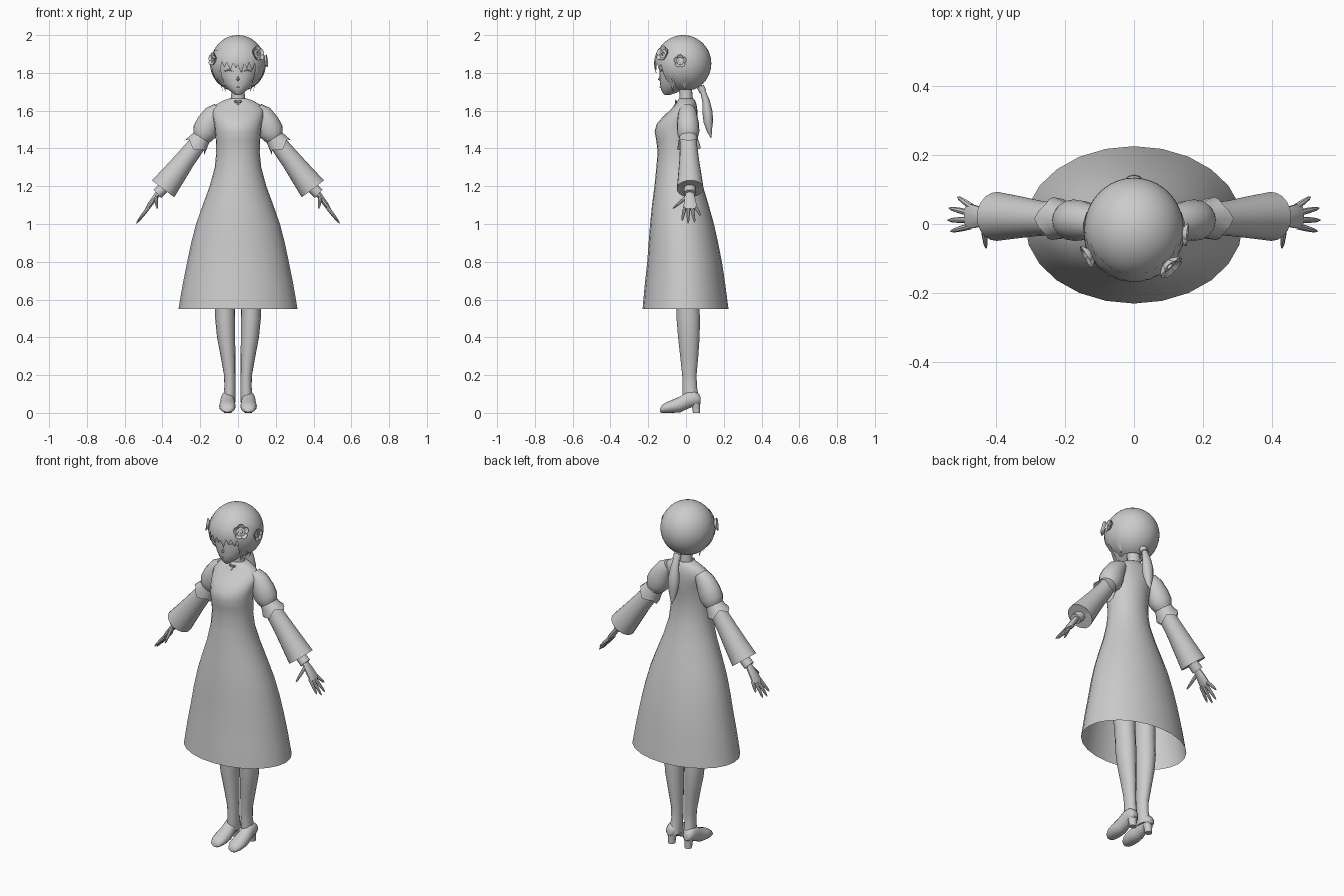
import bpy, bmesh, math
from mathutils import Vector

grey = bpy.data.materials.new("plain grey")
grey.diffuse_color = (0.6, 0.6, 0.6, 1)


def finish(name, bm, mirror=False, normals=True):
    if normals:
        bmesh.ops.recalc_face_normals(bm, faces=bm.faces)
    me = bpy.data.meshes.new(name)
    bm.to_mesh(me)
    bm.free()
    me.materials.append(grey)
    ob = bpy.data.objects.new(name, me)
    bpy.context.collection.objects.link(ob)
    if mirror:
        ob.modifiers.new("mirror", 'MIRROR').use_mirror_merge = False
    return ob


def tube(name, stations, n=16, ref=(0, 1, 0), axis=None, caps=(True, True), zig=0, mirror=False):
    """Skin elliptical rings: stations are (x, y, z, radius across, radius along ref)."""
    bm = bmesh.new()
    pts = [Vector(s[:3]) for s in stations]
    ref = Vector(ref)
    rings = []
    for i, s in enumerate(stations):
        t = Vector(axis) if axis else pts[min(i + 1, len(pts) - 1)] - pts[max(i - 1, 0)]
        t.normalize()
        u = ref.cross(t).normalized()
        v = t.cross(u)
        ring = []
        for k in range(n):
            a = 2 * math.pi * k / n
            p = pts[i] + u * s[3] * math.cos(a) + v * s[4] * math.sin(a)
            if zig and i == len(stations) - 1:
                p += t * (zig if k % 4 == 0 else -zig * (k % 4 == 2))
            ring.append(bm.verts.new(p))
        rings.append(ring)
    for r, q in zip(rings, rings[1:]):
        for k in range(n):
            bm.faces.new((r[k], r[(k + 1) % n], q[(k + 1) % n], q[k]))
    for flag, ring in zip(caps, (rings[0], rings[-1])):
        if flag:
            bm.faces.new(ring)
    return finish(name, bm, mirror)


def body(name, rows, n, caps):
    """Level rings from (z, half width, front y, back y)."""
    return tube(name, [(0, (f + b) / 2, z, w, (b - f) / 2) for z, w, f, b in rows],
                n, axis=(0, 0, 1), caps=caps)


# Dress: open skirt, waist, bust and shoulders
body("dress", [(.55, .315, -.23, .225), (.68, .293, -.218, .208), (.8, .269, -.205, .19),
               (.9, .248, -.198, .17), (1.0, .222, -.19, .148), (1.1, .187, -.18, .12),
               (1.2, .15, -.167, .09), (1.3, .123, -.157, .062), (1.38, .115, -.15, .05),
               (1.44, .117, -.157, .05), (1.49, .121, -.166, .055), (1.53, .125, -.155, .06),
               (1.57, .135, -.12, .062), (1.605, .138, -.082, .06), (1.635, .112, -.055, .055),
               (1.655, .075, -.043, .047), (1.665, .045, -.036, .038)], 24, (False, True))
tube("neck", [(0, 0, 1.64, .042, .038), (0, 0, 1.69, .035, .034), (0, -.01, 1.75, .038, .036)])
for s in (-1, 1):
    tube("collar_bow", [(0, -.05, 1.645, .004, .004), (s * .014, -.055, 1.65, .009, .005),
                        (s * .02, -.054, 1.652, .003, .003)], 6)
tube("bow_tail", [(0, -.052, 1.645, .005, .004), (0, -.066, 1.615, .004, .003)], 6)

# Puff sleeves, ruffles and flared lower sleeves
tube("puff_sleeve", [(.10, .006, 1.61, .035, .04), (.128, .008, 1.583, .052, .05),
                     (.155, .01, 1.535, .064, .058), (.175, .011, 1.49, .067, .06),
                     (.188, .012, 1.462, .054, .052), (.194, .012, 1.45, .045, .045)],
     mirror=True, caps=(True, False))
tube("ruffle", [(.186, .012, 1.47, .046, .046), (.205, .013, 1.44, .054, .053),
                (.227, .015, 1.41, .066, .062)], caps=(False, False), zig=.014, mirror=True)
tube("lower_sleeve", [(.195, .012, 1.455, .043, .044), (.225, .014, 1.41, .048, .046),
                      (.28, .017, 1.34, .054, .052), (.34, .02, 1.26, .064, .062),
                      (.396, .022, 1.187, .074, .071), (.391, .022, 1.193, .066, .063),
                      (.35, .02, 1.247, .05, .05)], 20, caps=(False, False), mirror=True)
tube("forearm", [(.27, .018, 1.35, .03, .03), (.36, .02, 1.235, .026, .027),
                 (.425, .02, 1.162, .02, .023)], 12, mirror=True)
tube("wrist_cuff", [(.385, .02, 1.2, .029, .031), (.427, .02, 1.16, .03, .032)], 12, mirror=True)
tube("palm", [(.42, .02, 1.165, .016, .021), (.445, .021, 1.132, .014, .03),
              (.468, .022, 1.1, .013, .036), (.485, .022, 1.078, .008, .034)], 10, mirror=True)
for i, (bx, by, bz, tx, ty, tz) in enumerate([(.47, .05, 1.09, .51, .078, 1.045),
                                              (.475, .032, 1.085, .535, .046, 1.008),
                                              (.475, .012, 1.085, .538, .011, 1.003),
                                              (.473, -.006, 1.087, .53, -.021, 1.018),
                                              (.435, .0, 1.14, .428, -.07, 1.082)]):
    b, t = Vector((bx, by, bz)), Vector((tx, ty, tz))
    ref = (0, 1, 0) if i < 4 else (1, 0, 0)
    tube("thumb" if i == 4 else "finger",
         [(*b.lerp(t, f), r, r) for f, r in ((0, .01), (.5, .0085), (.85, .006), (1, .002))],
         8, ref=ref, mirror=True)

# Legs and heeled boots
tube("leg", [(.07, 0, 1.0, .065, .075), (.07, .0, .75, .06, .068), (.069, .008, .6, .053, .06),
             (.068, .012, .5, .053, .062), (.063, .015, .4, .048, .057), (.053, .017, .3, .039, .048),
             (.044, .018, .2, .03, .038), (.043, .02, .14, .029, .038), (.045, .024, .09, .032, .042),
             (.046, .03, .055, .032, .046)], axis=(0, 0, 1), mirror=True)
tube("boot", [(.056, y, (lo + hi) / 2, (hi - lo) / 2, w) for y, lo, hi, w in
              [(-.137, .004, .022, .016), (-.128, 0, .04, .03), (-.105, 0, .056, .041),
               (-.07, 0, .07, .044), (-.03, .003, .088, .041), (.01, .022, .115, .036),
               (.045, .036, .115, .034), (.07, .042, .1, .026), (.078, .05, .08, .015)]],
     ref=(1, 0, 0), axis=(0, 1, 0), mirror=True)
tube("boot_heel", [(.054, .056, 0, .02, .02), (.054, .053, .03, .022, .022),
                   (.053, .047, .065, .03, .03)], 10, axis=(0, 0, 1), mirror=True)

# Head and facial features
body("head", [(1.683, .012, -.113, -.085), (1.695, .03, -.124, -.05), (1.715, .055, -.133, -.02),
              (1.745, .083, -.138, .03), (1.785, .104, -.14, .07), (1.83, .115, -.139, .09),
              (1.88, .115, -.137, .095), (1.94, .085, -.1, .07)], 24, (True, True))
tube("nose", [(0, -.133, 1.785, .004, .004), (0, -.143, 1.765, .007, .008),
              (0, -.134, 1.757, .005, .005)], 6, axis=(0, 0, 1))
tube("mouth", [(-.016, -.133, 1.727, .001, .002), (0, -.138, 1.725, .003, .003),
               (.016, -.133, 1.727, .001, .002)], 6)
tube("eyelash", [(.025, -.135, 1.807, .002, .004), (.05, -.128, 1.816, .004, .004),
                 (.076, -.111, 1.808, .002, .004)], 6, mirror=True)

# Hair cap: ellipsoid with the face opening and the underside removed
C, R = Vector((0, -.015, 1.85)), Vector((.144, .149, .15))
bm = bmesh.new()
bmesh.ops.create_uvsphere(bm, u_segments=40, v_segments=24, radius=1)
for v in bm.verts:
    v.co = Vector([c + r * p for c, r, p in zip(C, R, v.co)])
gone = []
for f in bm.faces:
    p = f.calc_center_median()
    if (p.y < -.055 and p.z < 1.87) or p.z < 1.712:
        gone.append(f)
bmesh.ops.delete(bm, geom=gone, context='FACES')
finish("hair_cap", bm, normals=False)


def lock(name, az, z0, z1, width, drift=0, lift=1.015):
    """Pointed hair strand lying on the cap; az is degrees from the front."""
    bm = bmesh.new()
    rows = []
    for i in range(7):
        f = i / 6
        z = z0 + (z1 - z0) * f
        w = width * (1 - f ** 2.2) + .3
        k = math.sqrt(max(.3, 1 - ((z - C.z) / R.z) ** 2))
        row = []
        for j, bulge in ((-1, 0), (0, .02), (1, 0)):
            a = math.radians(az + drift * f + j * w)
            s = k * (lift + bulge)
            row.append(bm.verts.new((R.x * s * math.sin(a), C.y - R.y * s * math.cos(a), z)))
        rows.append(row)
    for r, q in zip(rows, rows[1:]):
        for j in (0, 1):
            bm.faces.new((r[j], q[j], q[j + 1], r[j + 1]))
    finish(name, bm, normals=False)


# Fringe, side locks and ragged nape
for az, z1 in ((-46, 1.80), (-32, 1.83), (-19, 1.815), (-7, 1.825), (4, 1.80), (16, 1.825),
               (29, 1.815), (43, 1.80)):
    lock("fringe_lock", az, 1.93, z1, 11, 3)
for s in (-1, 1):
    lock("side_lock", s * 58, 1.92, 1.70, 14, -s * 6, 1.02)
    lock("side_lock", s * 73, 1.9, 1.725, 13, -s * 4)
    lock("temple_lock", s * 48, 1.9, 1.74, 8, -s * 3, 1.0)
    lock("nape_lock", s * 95, 1.86, 1.705, 14)

# Ponytail at the nape
tube("ponytail", [(0, .07, 1.735, .012, .014), (0, .09, 1.70, .014, .018), (0, .106, 1.65, .02, .026),
                  (0, .114, 1.59, .027, .033), (0, .118, 1.54, .025, .03),
                  (0, .124, 1.49, .013, .017), (0, .134, 1.455, .002, .002)], 12, ref=(1, 0, 0))
tube("hair_tie", [(0, .076, 1.728, .02, .022), (0, .09, 1.7, .02, .022)], 12, ref=(1, 0, 0))


def flower(pos, size):
    """Five lobed cupped blossom facing out from the head."""
    pos = Vector(pos)
    out = (pos - C).normalized()
    u = out.cross(Vector((0, 0, 1))).normalized()
    w = u.cross(out)
    bm = bmesh.new()
    rings = []
    for rad, h in ((.25, -.2), (.25, .15), (.6, .1), (1, .35), (.95, .2), (.4, -.25)):
        ring = []
        for k in range(30):
            a = 2 * math.pi * k / 30
            r = size * rad * ((.78 + .22 * abs(math.cos(2.5 * a)) ** .6) if rad > .5 else 1)
            ring.append(bm.verts.new(pos + (u * math.sin(a) + w * math.cos(a)) * r + out * size * h))
        rings.append(ring)
    for r, q in zip(rings, rings[1:]):
        for k in range(30):
            bm.faces.new((r[k], r[(k + 1) % 30], q[(k + 1) % 30], q[k]))
    bm.faces.new(rings[0])
    bm.faces.new(rings[-1])
    finish("hair_flower", bm)


flower((.1, -.118, 1.9), .042)
flower((.143, -.03, 1.862), .034)
flower((-.128, -.09, 1.872), .036)

# Smooth shading with crisp edges kept
bpy.ops.object.select_all(action='SELECT')
bpy.context.view_layer.objects.active = bpy.context.selected_objects[0]
bpy.ops.object.shade_smooth_by_angle(angle=math.radians(40))
